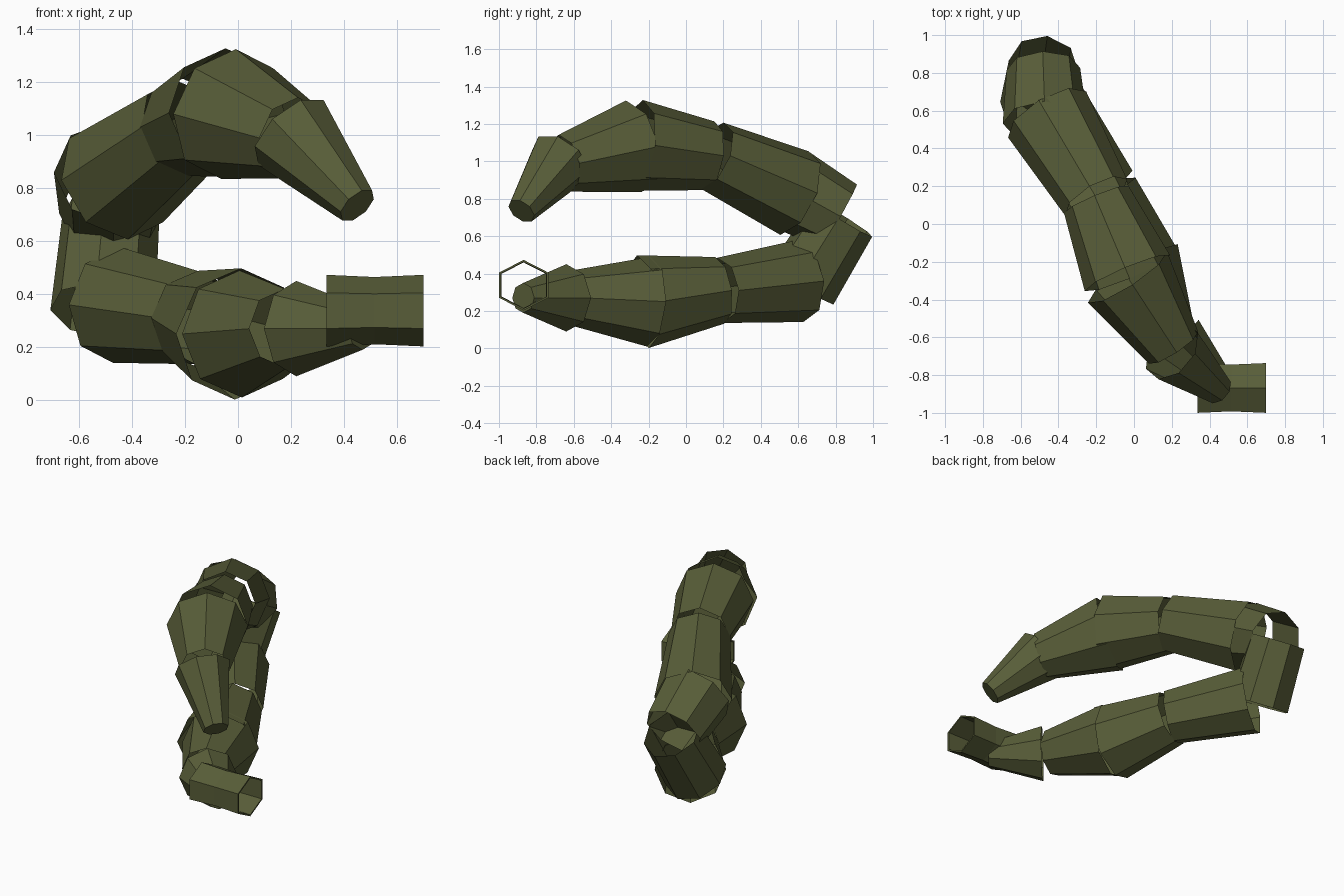
import bpy, bmesh, math
from mathutils import Vector

if "Cube" in bpy.data.objects:
    bpy.data.objects.remove(bpy.data.objects["Cube"])

olive = bpy.data.materials.new("olive_green")
olive.diffuse_color = (0.098, 0.110, 0.040, 1)
olive.use_nodes = True
olive.node_tree.nodes["Principled BSDF"].inputs["Base Color"].default_value = olive.diffuse_color


def finish(name, bm):
    bmesh.ops.recalc_face_normals(bm, faces=bm.faces)
    me = bpy.data.meshes.new(name)
    bm.to_mesh(me)
    bm.free()
    me.materials.append(olive)
    ob = bpy.data.objects.new(name, me)
    bpy.context.collection.objects.link(ob)
    return ob


def skin(bm, rings):
    for a, b in zip(rings, rings[1:]):
        n = len(a)
        for i in range(n):
            j = (i + 1) % n
            bm.faces.new((a[i], a[j], b[j], b[i]))


def segment(name, p0, r0, p1, r1, cap=False, turn=0.0, sides=8):
    """Open tapered sleeve between two points, one edge facing up."""
    p0, p1 = Vector(p0), Vector(p1)
    d = (p1 - p0).normalized()
    u = Vector((0, 0, 1))
    u = (u - d * u.dot(d)).normalized()
    v = d.cross(u)
    bm = bmesh.new()
    rings = []
    for p, r in ((p0, r0), (p1, r1)):
        rings.append([bm.verts.new(p + r * (math.cos(t) * u + math.sin(t) * v))
                      for t in (turn + 2 * math.pi * i / sides for i in range(sides))])
    skin(bm, rings)
    if cap:
        bm.faces.new(rings[1])
    return finish(name, bm)


# Upper arm, from the back of the bend to the pointed tip
segment("upper_rear", (-0.20, 0.14, 1.03), 0.19, (-0.46, 0.58, 0.83), 0.24)
segment("upper_middle", (-0.035, -0.26, 1.085), 0.245, (-0.20, 0.13, 1.03), 0.185)
segment("upper_front", (0.21, -0.655, 0.99), 0.155, (-0.035, -0.28, 1.08), 0.25)
segment("upper_tip", (0.20, -0.67, 1.01), 0.175, (0.45, -0.88, 0.735), 0.08,
        cap=True, turn=math.pi / 8)

# Bend at the back
segment("bend_upper", (-0.47, 0.54, 0.86), 0.225, (-0.48, 0.82, 0.705), 0.195)
segment("bend_lower", (-0.48, 0.84, 0.695), 0.185, (-0.51, 0.62, 0.34), 0.20)

# Lower arm
segment("lower_rear", (-0.46, 0.61, 0.36), 0.22, (-0.15, 0.18, 0.31), 0.175)
segment("lower_middle", (-0.16, 0.18, 0.31), 0.18, (0.0, -0.23, 0.25), 0.25)
segment("lower_front", (0.01, -0.20, 0.25), 0.24, (0.18, -0.60, 0.27), 0.15)
segment("lower_tip", (0.22, -0.64, 0.27), 0.18, (0.47, -0.87, 0.27), 0.08, cap=True)

# Open six-sided cuff, slightly waisted, with a thin wall
bm = bmesh.new()
rings = []
for x, s in ((0.335, 1.0), (0.515, 0.94), (0.70, 1.0),
             (0.70, 0.92), (0.515, 0.90), (0.335, 0.92)):
    rings.append([bm.verts.new((x, -0.868 + 0.152 * s * math.sin(i * math.pi / 3),
                                0.338 + 0.135 * s * math.cos(i * math.pi / 3)))
                  for i in range(6)])
skin(bm, rings + rings[:1])
finish("cuff", bm)
